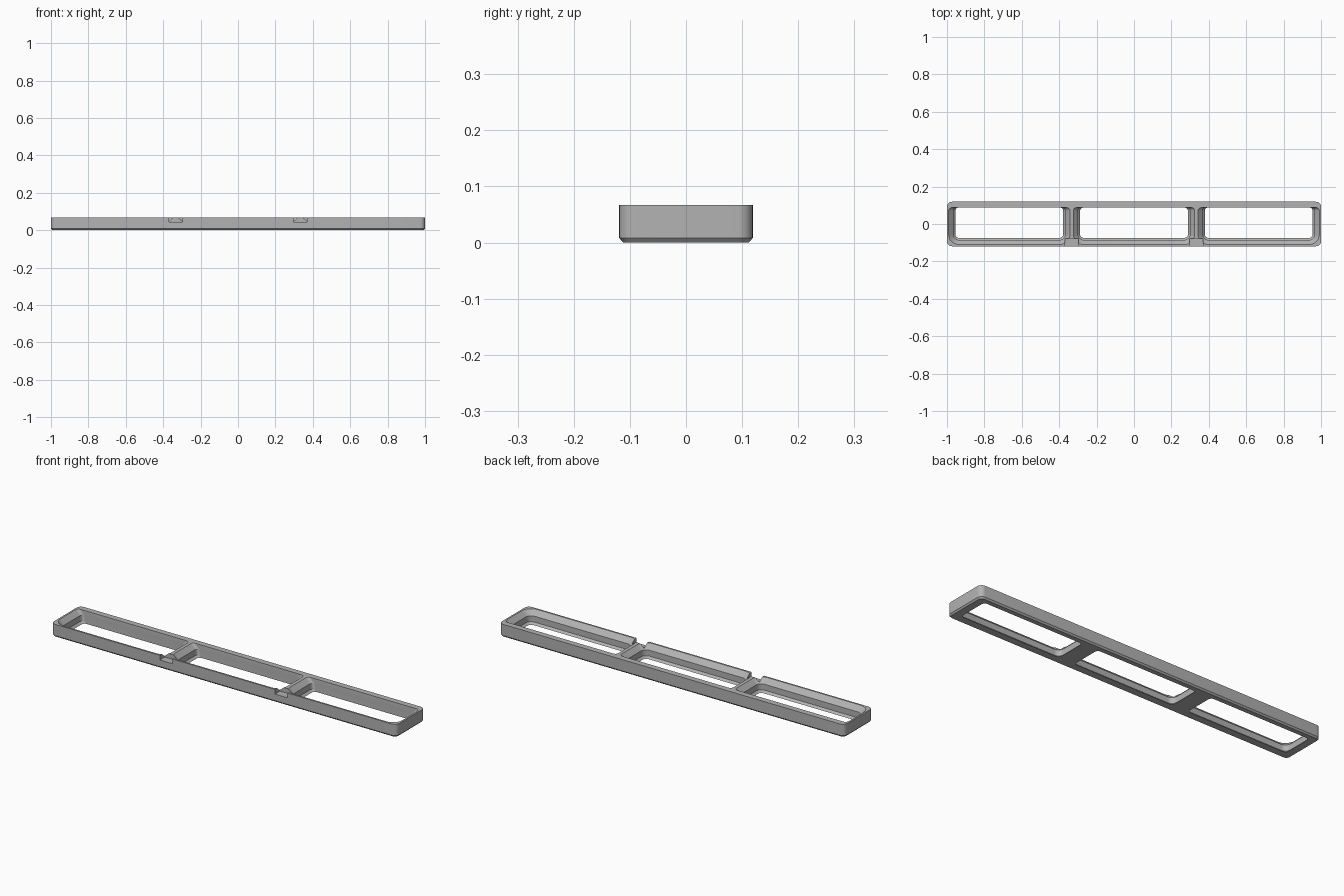
import bpy, bmesh, math

if "Cube" in bpy.data.objects:
    bpy.data.objects.remove(bpy.data.objects["Cube"], do_unlink=True)

HEIGHT = 0.067
HALF_Y = 0.119
CELL = 2 / 3
BACK_INNER = 0.088

grey = bpy.data.materials.new("plain grey")
grey.use_nodes = True
colour = (0.45, 0.45, 0.45, 1)
grey.diffuse_color = colour
grey.node_tree.nodes["Principled BSDF"].inputs["Base Color"].default_value = colour


def rounded_rect(x0, x1, y0, y1, r_front, r_back, steps=8):
    """Outline points, counter-clockwise, with separate front and back radii."""
    corners = [(x1 - r_front, y0 + r_front, r_front, -90),
               (x1 - r_back, y1 - r_back, r_back, 0),
               (x0 + r_back, y1 - r_back, r_back, 90),
               (x0 + r_front, y0 + r_front, r_front, 180)]
    points = []
    for cx, cy, r, start in corners:
        for i in range(steps + 1):
            a = math.radians(start + 90 * i / steps)
            points.append((cx + r * math.cos(a), cy + r * math.sin(a)))
    return points


def loft(name, sections):
    """Closed solid through a stack of (z, outline) sections."""
    bm = bmesh.new()
    rings = [[bm.verts.new((x, y, z)) for x, y in pts] for z, pts in sections]
    for low, high in zip(rings, rings[1:]):
        n = len(low)
        for i in range(n):
            j = (i + 1) % n
            bm.faces.new((low[i], low[j], high[j], high[i]))
    bm.faces.new(rings[0][::-1])
    bm.faces.new(rings[-1])
    bmesh.ops.recalc_face_normals(bm, faces=bm.faces)
    mesh = bpy.data.meshes.new(name)
    bm.to_mesh(mesh)
    bm.free()
    mesh.materials.append(grey)
    obj = bpy.data.objects.new(name, mesh)
    bpy.context.collection.objects.link(obj)
    return obj


def cut(target, cutter):
    mod = target.modifiers.new("cut", "BOOLEAN")
    mod.operation = "DIFFERENCE"
    mod.solver = "EXACT"
    mod.object = cutter
    bpy.context.view_layer.objects.active = target
    bpy.ops.object.modifier_apply(modifier=mod.name)
    bpy.data.objects.remove(cutter, do_unlink=True)


# Outer block with rounded corners and a chamfered foot
def block_outline(inset):
    return rounded_rect(-1 + inset, 1 - inset, -HALF_Y + inset, HALF_Y - inset,
                        0.026 - inset, 0.026 - inset)


frame = loft("tray_frame", [(0, block_outline(0.007)),
                            (0.008, block_outline(0)),
                            (HEIGHT, block_outline(0))])

# Three openings: stepped on front and sides, upright at the back
PROFILE = [(-0.01, 0.045), (0, 0.045), (0.011, 0.034), (0.042, 0.034), (0.070, 0.006)]
for k in (-1, 0, 1):
    left, right = (k - 0.5) * CELL, (k + 0.5) * CELL
    sections = [(z, rounded_rect(left + d, right - d, -HALF_Y + d, BACK_INNER,
                                 0.064 - d, 0.018)) for z, d in PROFILE]
    cut(frame, loft("opening_cutter", sections))

# Notches through the front wall at each divider
for side in (-1, 1):
    x = side * CELL / 2
    outline = [(x - 0.036, -0.15), (x + 0.036, -0.15),
               (x + 0.036, -0.078), (x - 0.036, -0.078)]
    cut(frame, loft("notch_cutter", [(0.0425, outline), (0.1, outline)]))

# Smooth rounded corners, keep edges crisp
bpy.ops.object.select_all(action="DESELECT")
frame.select_set(True)
bpy.context.view_layer.objects.active = frame
bpy.ops.object.shade_smooth_by_angle(angle=math.radians(30))
